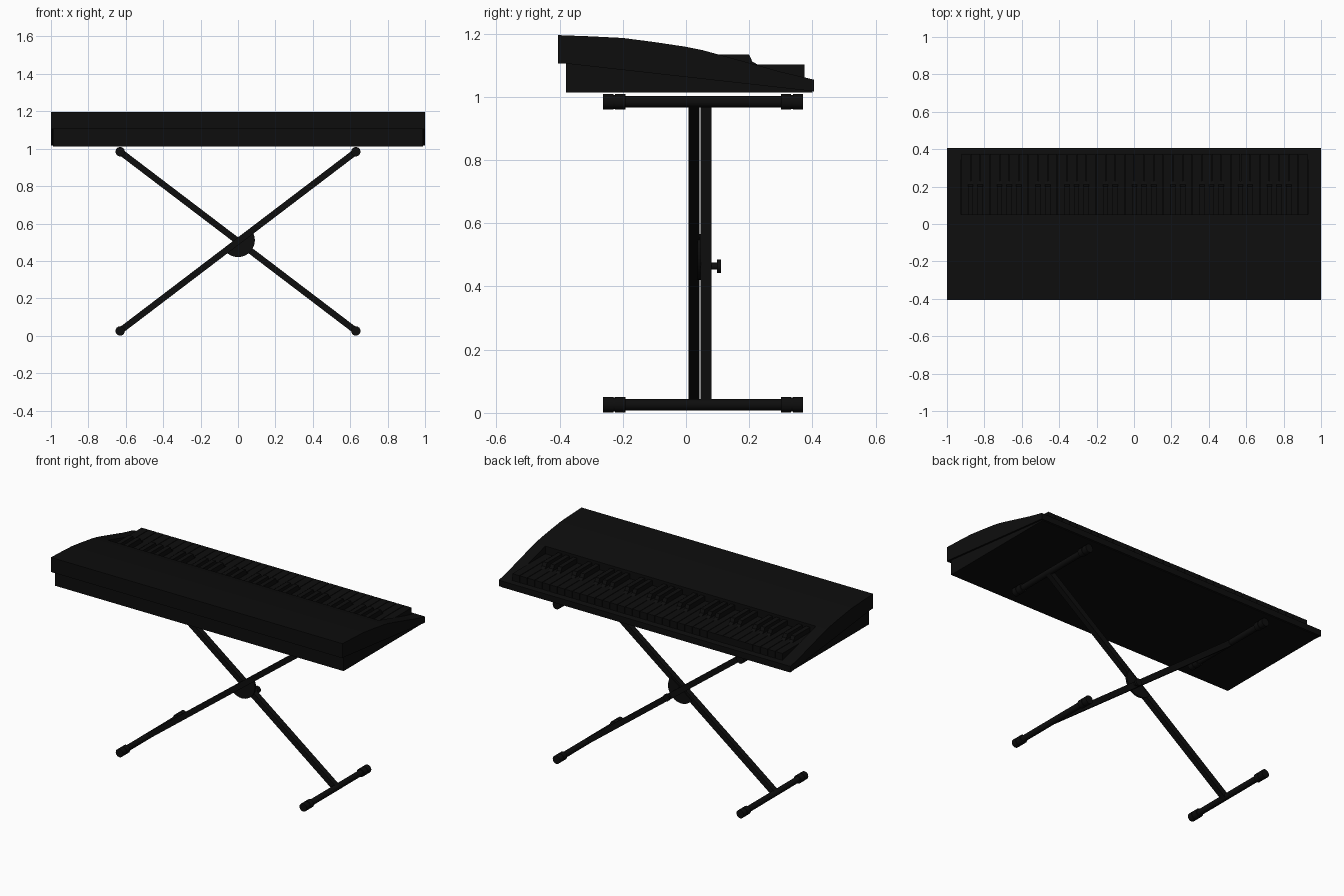
import bpy, bmesh, math
from mathutils import Vector, Matrix

cube = bpy.data.objects.get("Cube")
if cube:
    bpy.data.objects.remove(cube, do_unlink=True)

black = bpy.data.materials.new("matte black")
black.use_nodes = True
COLOUR = (0.004, 0.004, 0.004, 1)
black.diffuse_color = COLOUR
black.node_tree.nodes["Principled BSDF"].inputs["Base Color"].default_value = COLOUR


def finish(name, bm):
    bmesh.ops.recalc_face_normals(bm, faces=bm.faces)
    mesh = bpy.data.meshes.new(name)
    bm.to_mesh(mesh)
    bm.free()
    mesh.materials.append(black)
    obj = bpy.data.objects.new(name, mesh)
    bpy.context.collection.objects.link(obj)
    return obj


def add_prism(bm, profile, x0, x1):
    """Extrude a (y, z) profile from x0 to x1."""
    face = bm.faces.new([bm.verts.new((x0, y, z)) for y, z in profile])
    ext = bmesh.ops.extrude_face_region(bm, geom=[face], use_keep_orig=True)
    moved = [v for v in ext["geom"] if isinstance(v, bmesh.types.BMVert)]
    bmesh.ops.translate(bm, verts=moved, vec=(x1 - x0, 0, 0))


def prism(name, profile, x0, x1):
    bm = bmesh.new()
    add_prism(bm, profile, x0, x1)
    return finish(name, bm)


def rod(name, x, z, y0, y1, radius):
    """Round rod running along y."""
    bm = bmesh.new()
    bmesh.ops.create_cone(bm, cap_ends=True, segments=24, radius1=radius, radius2=radius,
                          depth=y1 - y0, matrix=Matrix.Translation((x, (y0 + y1) / 2, z))
                          @ Matrix.Rotation(math.pi / 2, 4, "X"))
    for f in bm.faces:
        f.smooth = len(f.verts) == 4
    return finish(name, bm)


# Instrument body: sloping shell with a key well, cheeks and an inset base
KEY_X0, KEY_X1 = -0.925, 0.93
underside = [(0.405, 1.017), (-0.38, 1.105), (-0.405, 1.105)]
top = [(-0.405, 1.195), (-0.3, 1.191), (-0.2, 1.186), (-0.1, 1.173), (0, 1.158), (0.05, 1.148)]
well = [(0.05, 1.06), (0.376, 1.06), (0.405, 1.054)]
slope = [(0.12, 1.129), (0.2, 1.107), (0.3, 1.079), (0.405, 1.054)]
prism("main_shell", underside + top + well, KEY_X0, KEY_X1)
prism("right_cheek", underside + top + slope, -1, KEY_X0)
prism("left_cheek", underside + top + slope, KEY_X1, 1)
prism("base", [(-0.38, 1.013), (0.4, 1.013), (0.4, 1.02), (-0.38, 1.108)], -0.99, 0.99)

# Keys: five octaves plus the top note
WHITES = 36
pitch = (KEY_X1 - KEY_X0) / WHITES
white_profile = [(0.051, 1.055), (0.375, 1.055), (0.375, 1.102), (0.051, 1.102)]
black_profile = [(0.052, 1.1), (0.23, 1.1), (0.21, 1.111), (0.2, 1.133), (0.052, 1.133)]
naturals, sharps = bmesh.new(), bmesh.new()
for i in range(WHITES):
    x = KEY_X0 + i * pitch
    add_prism(naturals, white_profile, x + 0.0015, x + pitch - 0.0015)
    if i % 7 in (0, 1, 3, 4, 5) and i < WHITES - 1:
        add_prism(sharps, black_profile, x + pitch * 0.73, x + pitch * 1.27)
finish("natural_keys", naturals)
finish("sharp_keys", sharps)

# Stand: crossed arms, foot and support bars with end caps
FOOT_X, LOW, HIGH = 0.63, 0.026, 0.984
MID = (LOW + HIGH) / 2
length = math.hypot(2 * FOOT_X, HIGH - LOW)
angle = math.atan2(HIGH - LOW, 2 * FOOT_X)
for name, y, sign in (("front_arm", 0.025, -1), ("back_arm", 0.063, 1)):
    bm = bmesh.new()
    bmesh.ops.create_cube(bm, size=1, matrix=Matrix.Translation((0, y, MID))
                          @ Matrix.Rotation(sign * angle, 4, "Y")
                          @ Matrix.Diagonal((length, 0.034, 0.034, 1)))
    finish(name, bm)

for side, x in (("left", FOOT_X), ("right", -FOOT_X)):
    for level, z in (("foot", LOW), ("support", HIGH)):
        label = f"{side}_{level}"
        rod(label + "_bar", x, z, -0.25, 0.36, 0.018)
        for end, a, b in (("front", -0.262, -0.192), ("back", 0.3, 0.37)):
            m = (a + b) / 2
            rod(f"{label}_{end}_cap_outer", x, z, a, m - 0.003, 0.025)
            rod(f"{label}_{end}_cap_inner", x, z, m + 0.003, b, 0.025)
            rod(f"{label}_{end}_cap_neck", x, z, a + 0.01, b - 0.01, 0.022)

# Half-disc locking plate below the front arm, between the two arms
bm = bmesh.new()
centre = Vector((0, 0.036, MID + 0.006))
rim = []
for i in range(25):
    t = angle - math.pi * i / 24
    rim.append(bm.verts.new(centre + Vector((math.cos(t), 0, math.sin(t))) * 0.09))
face = bm.faces.new(rim)
ext = bmesh.ops.extrude_face_region(bm, geom=[face], use_keep_orig=True)
bmesh.ops.translate(bm, verts=[v for v in ext["geom"] if isinstance(v, bmesh.types.BMVert)],
                    vec=(0, 0.012, 0))
finish("locking_plate", bm)

# Pivot bolt and locking knob
rod("pivot_bolt", 0, MID, 0.012, 0.076, 0.012)
rod("knob_shaft", 0.058, 0.464, 0.04, 0.102, 0.011)
rod("knob_head", 0.058, 0.464, 0.098, 0.111, 0.021)
